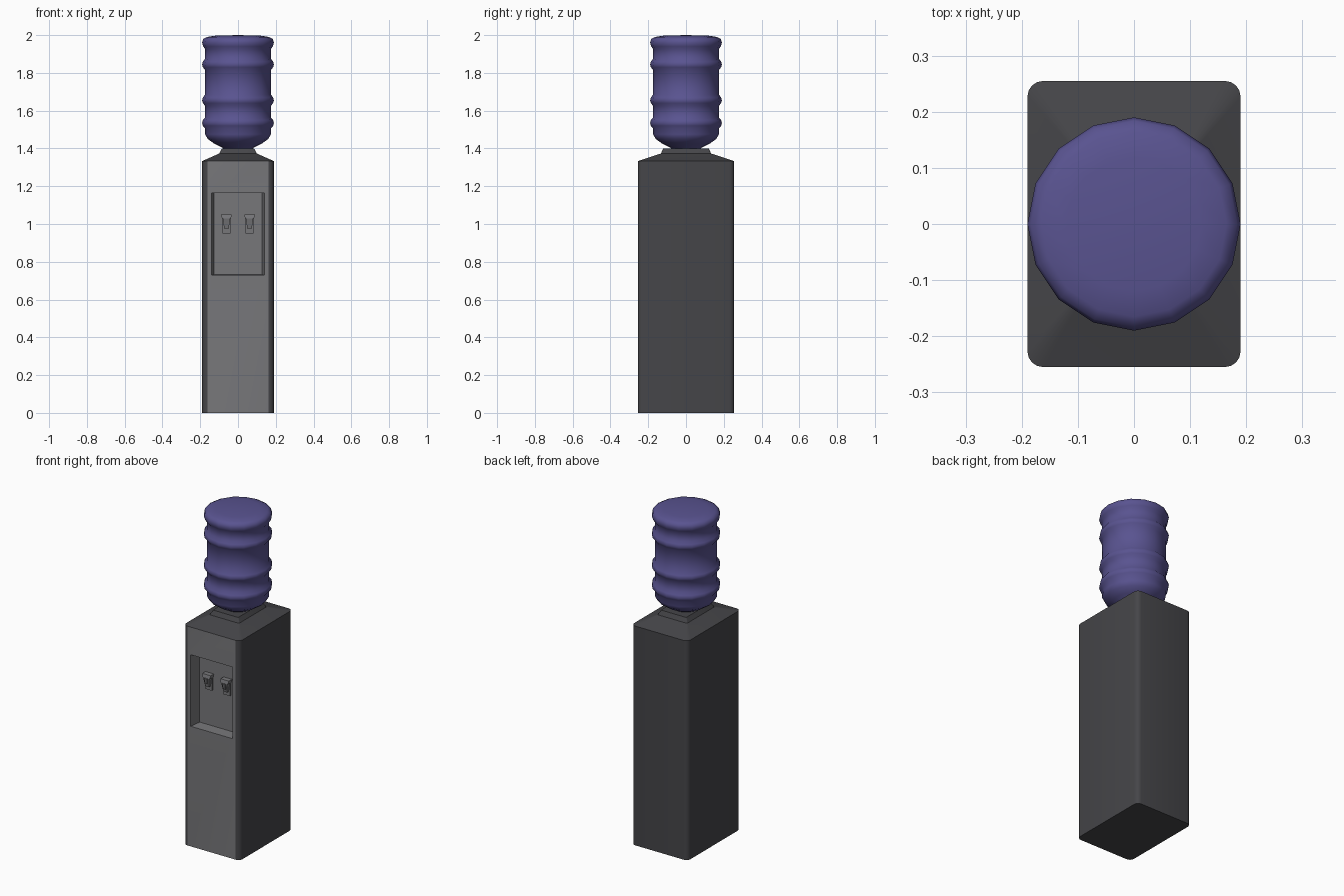
import bpy, bmesh, math

cube = bpy.data.objects.get("Cube")
if cube:
    bpy.data.objects.remove(cube, do_unlink=True)


def material(name, colour):
    m = bpy.data.materials.new(name)
    m.use_nodes = True
    m.diffuse_color = (*colour, 1)
    m.node_tree.nodes["Principled BSDF"].inputs["Base Color"].default_value = (*colour, 1)
    return m


dark = material("dark_grey", (0.06, 0.06, 0.066))
light = material("light_grey", (0.185, 0.185, 0.195))
purple = material("bottle_purple", (0.10, 0.087, 0.28))


def finish(bm, name, mats, angle):
    bmesh.ops.recalc_face_normals(bm, faces=bm.faces[:])
    mesh = bpy.data.meshes.new(name)
    bm.to_mesh(mesh)
    bm.free()
    obj = bpy.data.objects.new(name, mesh)
    bpy.context.collection.objects.link(obj)
    for m in mats:
        mesh.materials.append(m)
    bpy.ops.object.select_all(action='DESELECT')
    obj.select_set(True)
    bpy.context.view_layer.objects.active = obj
    bpy.ops.object.shade_smooth_by_angle(angle=math.radians(angle))
    return obj


def bridge(bm, a, b):
    """Join two closed loops of equal length with quads."""
    n = len(a)
    return [bm.faces.new((a[i], a[(i + 1) % n], b[(i + 1) % n], b[i])) for i in range(n)]


def rounded_ring(bm, hx, hy, z, r, steps=4):
    """Rounded rectangle, starting at the +x +y corner."""
    ring = []
    for k, (sx, sy) in enumerate(((1, 1), (-1, 1), (-1, -1), (1, -1))):
        for i in range(steps + 1):
            a = math.pi / 2 * (k + i / steps)
            ring.append(bm.verts.new((sx * (hx - r) + r * math.cos(a),
                                      sy * (hy - r) + r * math.sin(a), z)))
    return ring


def front_ring(bm, hx, y, z0, z1):
    return [bm.verts.new(p) for p in
            ((-hx, y, z0), (hx, y, z0), (hx, y, z1), (-hx, y, z1))]


# Cabinet: rounded column, sloping roof and collar
FRONT, BACK_OF_RECESS = -0.255, -0.185
bm = bmesh.new()
rings = [rounded_ring(bm, *spec) for spec in (
    (0.19, 0.255, 0, 0.028), (0.19, 0.255, 1.333, 0.028),
    (0.10, 0.133, 1.373, 0.008), (0.085, 0.12, 1.4, 0.006))]
for lower, upper in zip(rings, rings[1:]):
    bridge(bm, lower, upper)
bm.faces.new(rings[0])
bm.faces.new(rings[-1])

# Front panel with the dispensing recess
panel = next(f for f in bm.faces if f.normal.length >= 0 and
             all(abs(v.co.y - FRONT) < 1e-4 for v in f.verts))
corners = sorted(panel.verts, key=lambda v: (v.co.z, v.co.x))
outline = [corners[0], corners[1], corners[3], corners[2]]
bm.faces.remove(panel)
opening = front_ring(bm, 0.14, FRONT, 0.73, 1.165)
inner = front_ring(bm, 0.128, BACK_OF_RECESS, 0.732, 1.163)
for f in bridge(bm, outline, opening) + bridge(bm, opening, inner) + [bm.faces.new(inner)]:
    f.material_index = 1
finish(bm, "cabinet", [dark, light], 30)


# Taps
def block(bm, x, z0, z1, half_low, half_high, y_low, y_high):
    """Tapered block reaching forward from the recess wall."""
    loops = []
    for z, h, y in ((z0, half_low, y_low), (z1, half_high, y_high)):
        loops.append([bm.verts.new(p) for p in (
            (x - h, BACK_OF_RECESS, z), (x + h, BACK_OF_RECESS, z),
            (x + h, BACK_OF_RECESS - y, z), (x - h, BACK_OF_RECESS - y, z))])
    bridge(bm, *loops)
    for loop in loops:
        bm.faces.new(loop)


for side, x in (("right", -0.061), ("left", 0.061)):
    bm = bmesh.new()
    block(bm, x, 0.95, 1.03, 0.022, 0.022, 0.01, 0.01)     # mount plate
    block(bm, x, 0.975, 1.03, 0.012, 0.02, 0.025, 0.035)   # spout
    block(bm, x, 1.03, 1.05, 0.024, 0.028, 0.035, 0.03)    # cap
    block(bm, x, 0.995, 1.03, 0.007, 0.01, 0.035, 0.042)   # lever
    finish(bm, side + "_tap", [light], 20)

# Water bottle: sixteen-sided turned profile with raised ribs
BODY, RIB = 0.174, 0.19
profile = [(0.06, 1.385), (0.085, 1.405), (0.125, 1.425), (0.16, 1.45), (BODY, 1.475)]
for z in (1.535, 1.655, 1.845):
    profile += [(BODY, z - 0.03), (0.186, z - 0.015), (RIB, z),
                (0.186, z + 0.015), (BODY, z + 0.03)]
profile += [(BODY, 1.925), (0.184, 1.94), (RIB, 1.96), (0.184, 1.98),
            (0.165, 1.99), (0.12, 1.997)]
bm = bmesh.new()
SIDES = 16
turned = [[bm.verts.new((r * math.cos(math.tau * i / SIDES),
                         r * math.sin(math.tau * i / SIDES), z))
           for i in range(SIDES)] for r, z in profile]
for lower, upper in zip(turned, turned[1:]):
    bridge(bm, lower, upper)
bm.faces.new(turned[0])
crown = bm.verts.new((0, 0, 2))
for i in range(SIDES):
    bm.faces.new((turned[-1][i], turned[-1][(i + 1) % SIDES], crown))
finish(bm, "water_bottle", [purple], 65)
